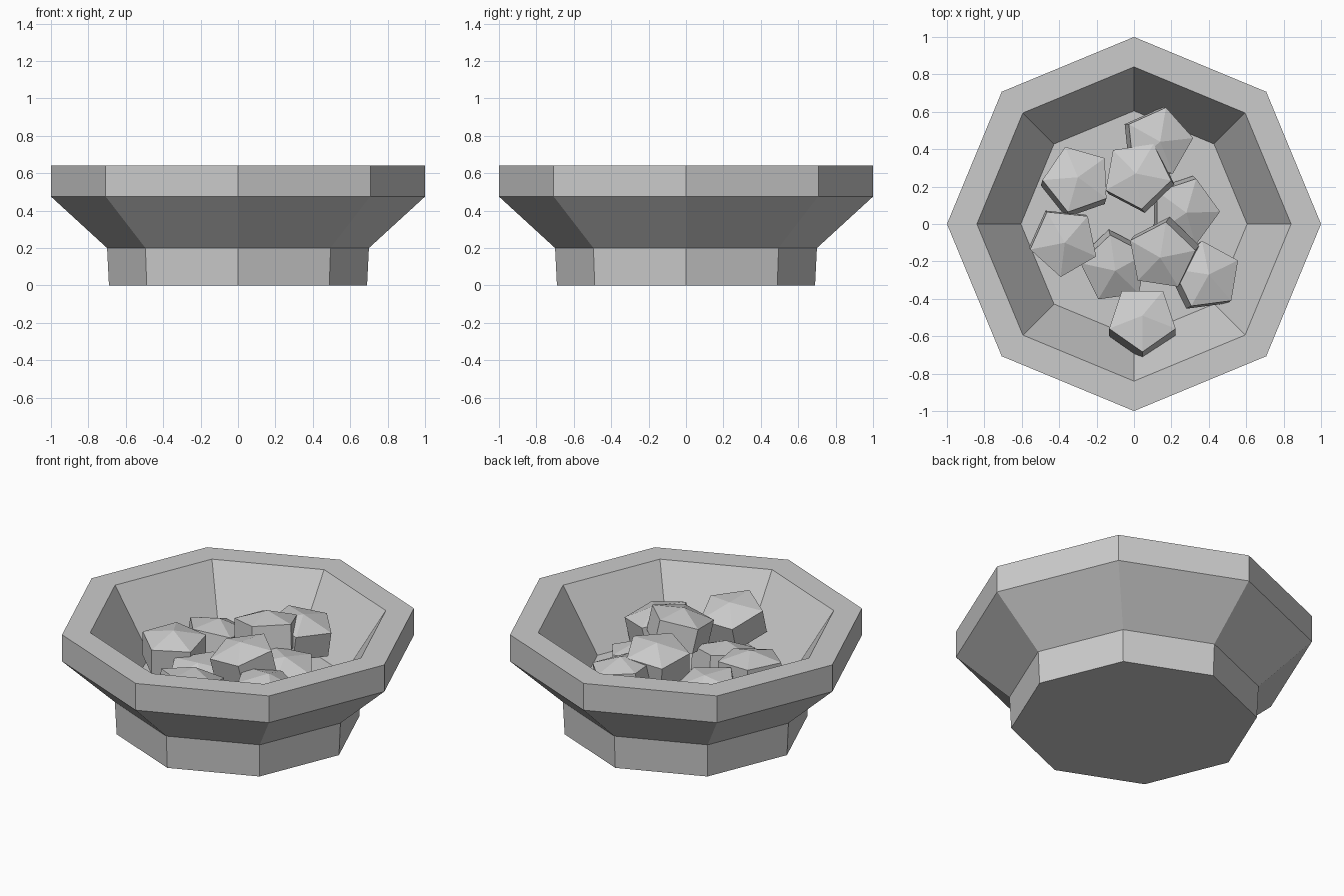
import bpy, math
from mathutils import Vector, Matrix

if "Cube" in bpy.data.objects:
    bpy.data.objects.remove(bpy.data.objects["Cube"])


def make_object(name, verts, faces):
    mesh = bpy.data.meshes.new(name)
    mesh.from_pydata(verts, [], faces)
    mesh.update()
    obj = bpy.data.objects.new(name, mesh)
    bpy.context.collection.objects.link(obj)
    return obj


def lathe(name, profile, sides, start=0.0, matrix=Matrix()):
    """Revolve (radius, z) points; the ends are closed to points or n-gons."""
    verts, rings = [], []
    for r, z in profile:
        count = sides if r > 0 else 1
        rings.append(range(len(verts), len(verts) + count))
        for i in range(count):
            a = start + math.tau * i / sides
            verts.append(matrix @ Vector((r * math.cos(a), r * math.sin(a), z)))
    faces = []
    for low, high in zip(rings, rings[1:]):
        for i in range(sides):
            j = (i + 1) % sides
            if len(low) == 1:
                faces.append((low[0], high[j], high[i]))
            elif len(high) == 1:
                faces.append((low[i], low[j], high[0]))
            else:
                faces.append((low[i], low[j], high[j], high[i]))
    if len(rings[0]) > 1:
        faces.append(tuple(reversed(rings[0])))
    if len(rings[-1]) > 1:
        faces.append(tuple(rings[-1]))
    return make_object(name, verts, faces)


# Octagonal bowl: foot, flared wall, rim, inner wall and floor
lathe("bowl", [(0.69, 0), (0.70, 0.20), (1.0, 0.475), (1.0, 0.64),
               (0.84, 0.64), (0.605, 0.27)], 8)

# Faceted coals: five-sided drums with shallow pointed ends
COAL = [(0, -0.125), (0.187, -0.075), (0.187, 0.075), (0, 0.125)]
# apex x, y, z, first corner angle, axis lean in x and y
coals = [
    (0.14, 0.44, 0.555, 78, 0.15, 0.00),
    (-0.30, 0.25, 0.485, 110, 0.06, 0.20),
    (0.01, 0.27, 0.61, 134, -0.12, 0.14),
    (0.28, 0.06, 0.475, 0, 0.12, -0.10),
    (-0.37, -0.10, 0.525, 120, 0.05, -0.05),
    (-0.10, -0.25, 0.455, 98, 0.05, -0.20),
    (0.14, -0.18, 0.62, 82, -0.14, -0.18),
    (0.40, -0.27, 0.53, 98, 0.18, 0.10),
    (0.045, -0.49, 0.56, 270, 0.00, 0.28),
]
for n, (x, y, z, angle, lean_x, lean_y) in enumerate(coals, 1):
    axis = Vector((lean_x, lean_y, 1)).normalized()
    tilt = Vector((0, 0, 1)).rotation_difference(axis).to_matrix().to_4x4()
    centre = Vector((x, y, z)) - axis * 0.125
    lathe(f"coal_{n}", COAL, 5, math.radians(angle),
          Matrix.Translation(centre) @ tilt)
